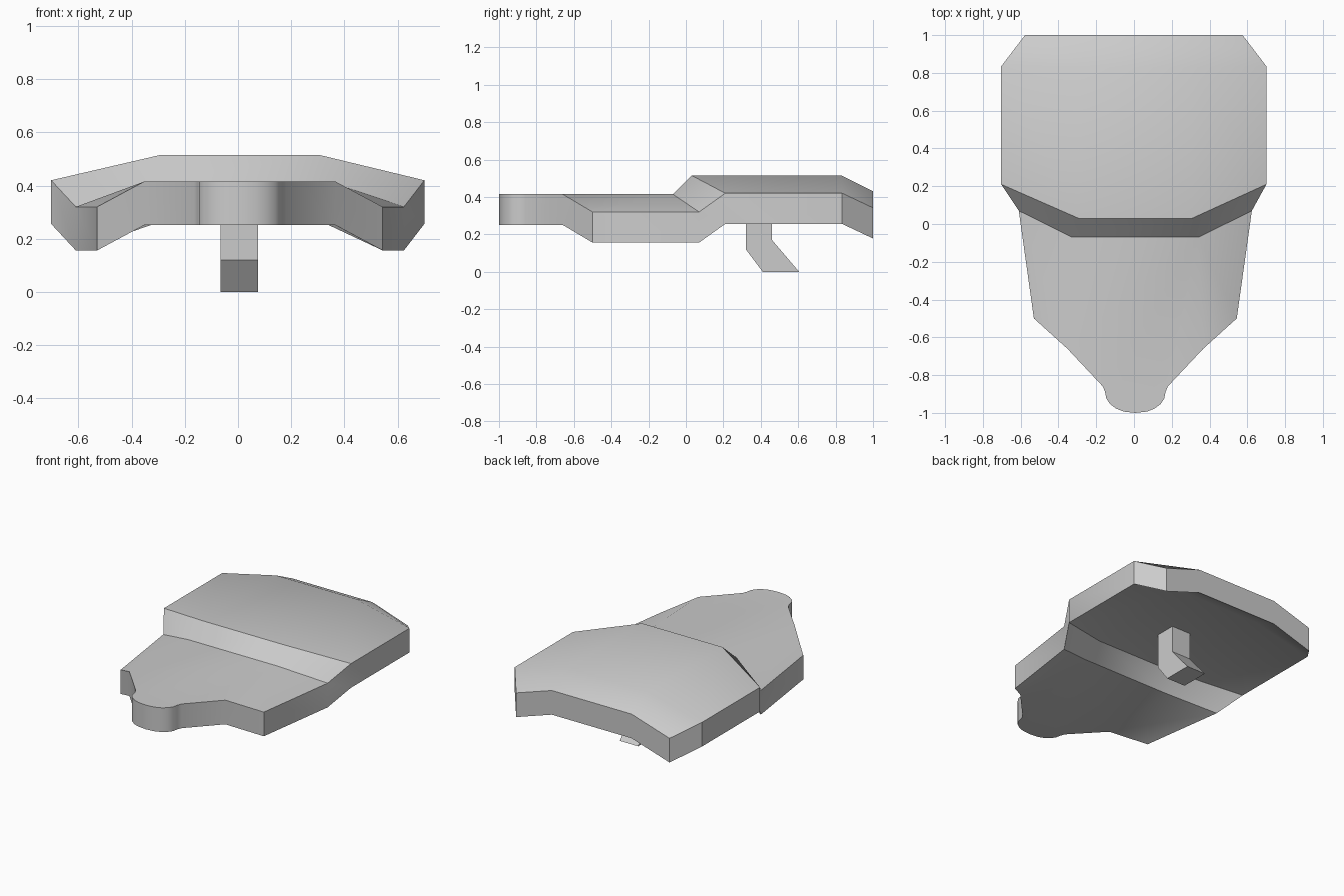
import bpy, bmesh, math

if "Cube" in bpy.data.objects:
    bpy.data.objects.remove(bpy.data.objects["Cube"])

THICK = 0.164
CX = 0.007


def finish(bm, name, drop):
    """Extrude the sheet along drop and turn it into a closed object."""
    src = bm.faces[:]
    ext = bmesh.ops.extrude_face_region(bm, geom=src, use_keep_orig=True)
    verts = [g for g in ext["geom"] if isinstance(g, bmesh.types.BMVert)]
    bmesh.ops.translate(bm, verts=verts, vec=drop)
    bmesh.ops.recalc_face_normals(bm, faces=bm.faces[:])
    me = bpy.data.meshes.new(name)
    bm.to_mesh(me)
    bm.free()
    ob = bpy.data.objects.new(name, me)
    bpy.context.collection.objects.link(ob)
    bpy.context.view_layer.objects.active = ob
    ob.select_set(True)
    bpy.ops.object.shade_smooth_by_angle(angle=math.radians(30))
    ob.select_set(False)
    return ob


# Folded plate: inner crease and outer edge of each cross row, front to back
inner = [(0.36, -0.66, 0.415), (0.335, -0.07, 0.415), (0.30, 0.03, 0.515),
         (0.30, 0.83, 0.515), (0.30, 1.0, 0.43)]
outer = [(0.537, -0.50, 0.32), (0.617, 0.07, 0.32), (0.702, 0.21, 0.42),
         (0.702, 0.835, 0.42), (0.576, 1.0, 0.342)]
bm = bmesh.new()
sides = []
for s in (-1, 1):
    ins = [bm.verts.new((s * x + CX, y, z)) for x, y, z in inner]
    outs = [bm.verts.new((s * x + (CX if i < 2 else -0.001), y, z))
            for i, (x, y, z) in enumerate(outer)]
    for i in range(4):
        q = (ins[i], ins[i + 1], outs[i + 1], outs[i])
        bm.faces.new(q if s < 0 else q[::-1])
    sides.append(ins)
left, right = sides
for i in range(1, 4):
    bm.faces.new((left[i], right[i], right[i + 1], left[i + 1]))

# Front panel with the rounded tongue
half = [(0.172, -0.86), (0.160, -0.89), (0.153, -0.925), (0.134, -0.953),
        (0.102, -0.977), (0.062, -0.993)]
tongue = ([(-x, y) for x, y in half] + [(0.0, -1.0)] + half[::-1])
tip = [bm.verts.new((x + CX, y, 0.415)) for x, y in tongue]
bm.faces.new([left[1], left[0]] + tip + [right[0], right[1]])
finish(bm, "folded_plate", (0, 0, -THICK))

# Angled hook under the plate
profile = [(0.32, 0.37), (0.32, 0.12), (0.41, 0.0), (0.605, 0.0),
           (0.46, 0.17), (0.46, 0.37)]
bm = bmesh.new()
bm.faces.new([bm.verts.new((-0.065, y, z)) for y, z in profile])
finish(bm, "bottom_hook", (0.14, 0, 0))
